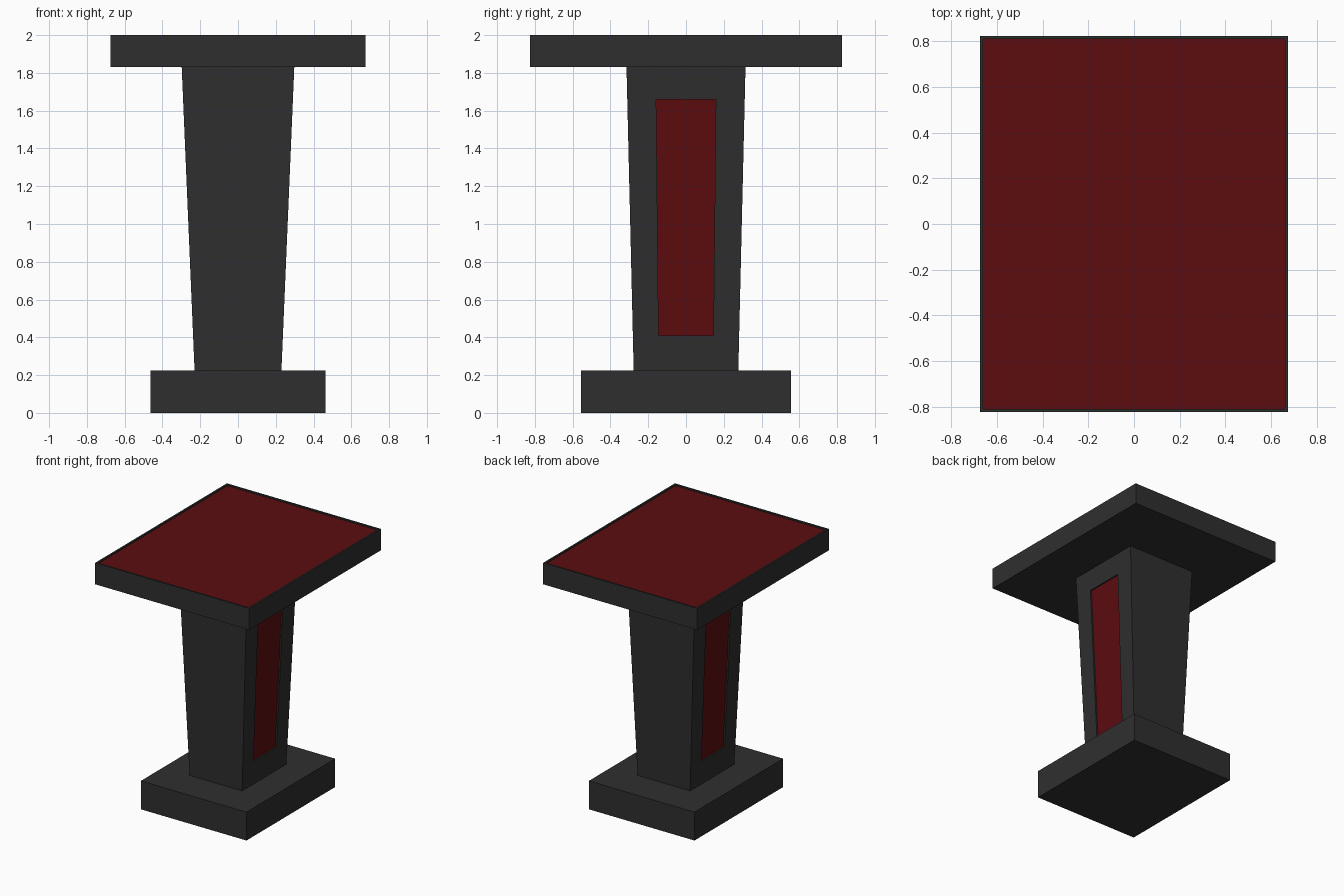
import bpy, bmesh

if "Cube" in bpy.data.objects:
    bpy.data.objects.remove(bpy.data.objects["Cube"])


def material(name, color):
    mat = bpy.data.materials.new(name)
    mat.diffuse_color = (*color, 1)
    mat.use_nodes = True
    mat.node_tree.nodes["Principled BSDF"].inputs["Base Color"].default_value = mat.diffuse_color
    return mat


DARK = material("charcoal", (0.028, 0.028, 0.028))
RED = material("deep_red", (0.107, 0.004, 0.005))


def block(z0, z1, bottom, top):
    """Four-sided block; bottom and top are (half width, half depth)."""
    bm = bmesh.new()
    bmesh.ops.create_cube(bm, size=2)
    for v in bm.verts:
        hx, hy = top if v.co.z > 0 else bottom
        v.co = (v.co.x * hx, v.co.y * hy, z1 if v.co.z > 0 else z0)
    bm.normal_update()
    return bm


def recess(bm, face, depth, place):
    """Inset a red panel, position its corners, then sink it with straight walls."""
    normal = face.normal.copy()
    bmesh.ops.inset_individual(bm, faces=[face], thickness=0.02)
    for v in face.verts:
        place(v.co)
    sunk = bmesh.ops.extrude_discrete_faces(bm, faces=[face])["faces"][0]
    sunk.material_index = 1
    bmesh.ops.translate(bm, verts=sunk.verts, vec=-normal * depth)
    # reconnect the sunken panel to its opening
    bmesh.ops.recalc_face_normals(bm, faces=bm.faces)


def finish(name, bm):
    mesh = bpy.data.meshes.new(name)
    bm.to_mesh(mesh)
    bm.free()
    mesh.materials.append(DARK)
    mesh.materials.append(RED)
    bpy.context.collection.objects.link(bpy.data.objects.new(name, mesh))


# Foot
finish("base", block(0, 0.225, (0.463, 0.555), (0.463, 0.555)))

# Flared column with a tall red panel on each side
Z0, Z1 = 0.225, 1.83
column = block(Z0, Z1, (0.23, 0.277), (0.298, 0.315))


def side_panel(co):
    upper = co.z > (Z0 + Z1) / 2
    co.z = 1.66 if upper else 0.41
    half = 0.23 + 0.068 * (co.z - Z0) / (Z1 - Z0)
    co.x = half if co.x > 0 else -half
    co.y = (0.158 if upper else 0.145) * (1 if co.y > 0 else -1)


for side in [f for f in column.faces if abs(f.normal.x) > 0.9]:
    recess(column, side, 0.012, side_panel)
finish("column", column)

# Table top with a red inlay inside a thin rim
top = block(Z1, 2.0, (0.675, 0.825), (0.675, 0.825))
recess(top, next(f for f in top.faces if f.normal.z > 0.9), 0.01, lambda co: None)
finish("table_top", top)
